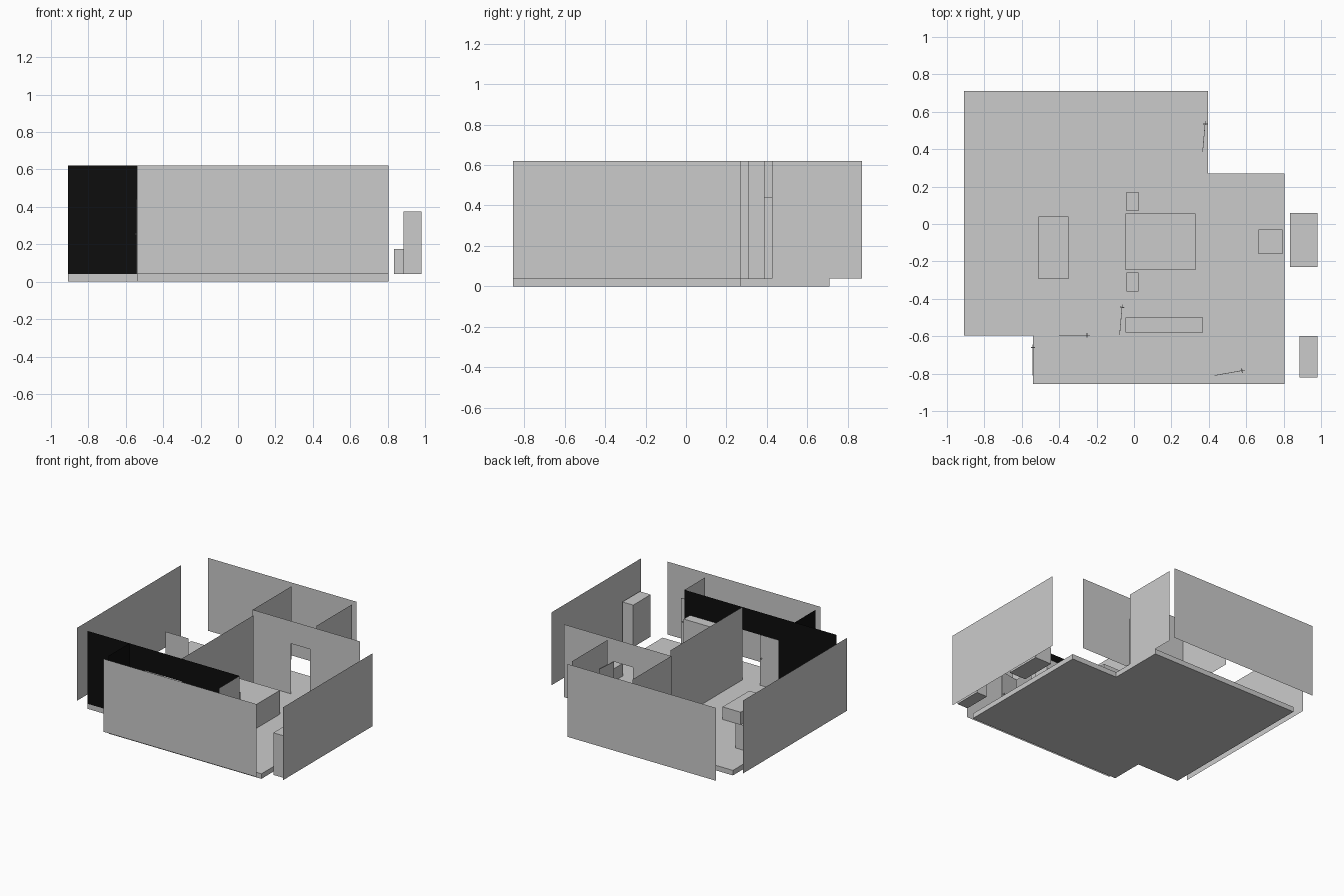
import bpy, bmesh, math

if "Cube" in bpy.data.objects:
    bpy.data.objects.remove(bpy.data.objects["Cube"])

LOW, TOP, DOOR_TOP = 0.04, 0.62, 0.44

black = bpy.data.materials.new("black_paint")
black.diffuse_color = (0.004, 0.004, 0.004, 1)
black.use_nodes = True
black.node_tree.nodes["Principled BSDF"].inputs["Base Color"].default_value = black.diffuse_color


def finish(name, bm, mat=None):
    me = bpy.data.meshes.new(name)
    bm.to_mesh(me)
    bm.free()
    ob = bpy.data.objects.new(name, me)
    bpy.context.collection.objects.link(ob)
    if mat:
        me.materials.append(mat)
    return ob


def box(name, x0, x1, y0, y1, z0, z1):
    bm = bmesh.new()
    bmesh.ops.create_cube(bm, size=1)
    for v in bm.verts:
        v.co.x = x1 if v.co.x > 0 else x0
        v.co.y = y1 if v.co.y > 0 else y0
        v.co.z = z1 if v.co.z > 0 else z0
    return finish(name, bm)


def wall(name, p0, p1, opening=None, top=TOP, mat=None):
    """Thin sheet from p0 to p1; opening = (start, end) distances of a doorway."""
    length = math.dist(p0, p1)
    dx, dy = (p1[0] - p0[0]) / length, (p1[1] - p0[1]) / length
    outline = [(0, LOW)]
    if opening:
        a, b = opening
        outline += [(a, LOW), (a, DOOR_TOP), (b, DOOR_TOP), (b, LOW)]
    outline += [(length, LOW), (length, top), (0, top)]
    bm = bmesh.new()
    bm.faces.new([bm.verts.new((p0[0] + dx * s, p0[1] + dy * s, z)) for s, z in outline])
    return finish(name, bm, mat)


def door(name, hinge, angle):
    """Thin leaf swung to an angle, with a spindle and lever on both sides."""
    parts = [("leaf", 0, 0.165, 0.0015, LOW, DOOR_TOP),
             ("handle_spindle", 0.147, 0.152, 0.012, 0.253, 0.259)]
    for part, x0, x1, half, z0, z1 in parts:
        ob = box(f"{name}_{part}", x0, x1, -half, half, z0, z1)
        ob.location = (*hinge, 0)
        ob.rotation_euler.z = math.radians(angle)


# Floor slab
outline = [(-0.91, 0.71), (-0.91, -0.595), (-0.54, -0.595), (-0.54, -0.855),
           (0.805, -0.855), (0.805, 0.27), (0.395, 0.27), (0.395, 0.71)]
bm = bmesh.new()
base = bm.faces.new([bm.verts.new((x, y, 0)) for x, y in outline])
res = bmesh.ops.extrude_face_region(bm, geom=[base])
for g in res["geom"]:
    if isinstance(g, bmesh.types.BMVert):
        g.co.z = LOW
if not any(f.normal.z < -0.9 for f in bm.faces):
    bm.faces.new([bm.verts.new((x, y, 0)) for x, y in reversed(outline)])
bmesh.ops.remove_doubles(bm, verts=bm.verts[:], dist=0.0001)
bmesh.ops.recalc_face_normals(bm, faces=bm.faces[:])
finish("floor_slab", bm)

# Outer walls, moved away from the slab
wall("left_wall", (-1, 0.71), (-1, -0.595))
wall("back_wall", (0.395, 0.925), (-0.91, 0.925))
wall("right_wall", (0.995, -0.855), (0.995, 0.27))
wall("front_wall", (-0.54, -0.92), (0.805, -0.92))
wall("corner_wall", (0.395, 0.425), (0.395, 0.87))

# Inner walls
wall("bathroom_wall", (-0.14, 0.385), (0.805, 0.385), (0.338, 0.505))
wall("bathroom_side_wall", (-0.14, 0.385), (-0.14, 0.87))
wall("bedroom_wall", (-0.08, -0.595), (-0.08, 0.31))
wall("storage_wall", (0.43, -0.855), (0.43, -0.595), (0.045, 0.21))
wall("hall_wall", (-0.91, -0.595), (0.43, -0.595), (0.51, 0.83), mat=black)
wall("entrance_wall", (-0.54, -0.855), (-0.54, -0.595), (0.045, 0.21), mat=black)
wall("low_divider_left", (-0.91, 0.385), (-0.705, 0.385), top=0.24)
wall("low_divider_right", (-0.515, 0.385), (-0.14, 0.385), top=0.24)

# Doors
door("bathroom_door", (0.367, 0.386), 85)
door("bedroom_door", (-0.077, -0.594), 85)
door("living_door", (-0.40, -0.595), 0)
door("entrance_door", (-0.54, -0.81), 90)
door("storage_door", (0.43, -0.81), 10)

# Furniture
box("bed", -0.045, 0.33, -0.245, 0.055, LOW, 0.23)
for i, y in enumerate((0.07, -0.36)):
    box(f"nightstand_{i}", -0.04, 0.025, y, y + 0.1, LOW, 0.15)
box("wardrobe", -0.045, 0.37, -0.58, -0.5, LOW, 0.44)
box("coffee_table", -0.51, -0.35, -0.295, 0.04, LOW, 0.14)
box("stool", 0.665, 0.795, -0.16, -0.03, LOW, 0.14)
box("desk", 0.835, 0.98, -0.23, 0.06, LOW, 0.175)
box("tall_cabinet", 0.885, 0.98, -0.82, -0.6, LOW, 0.375)
